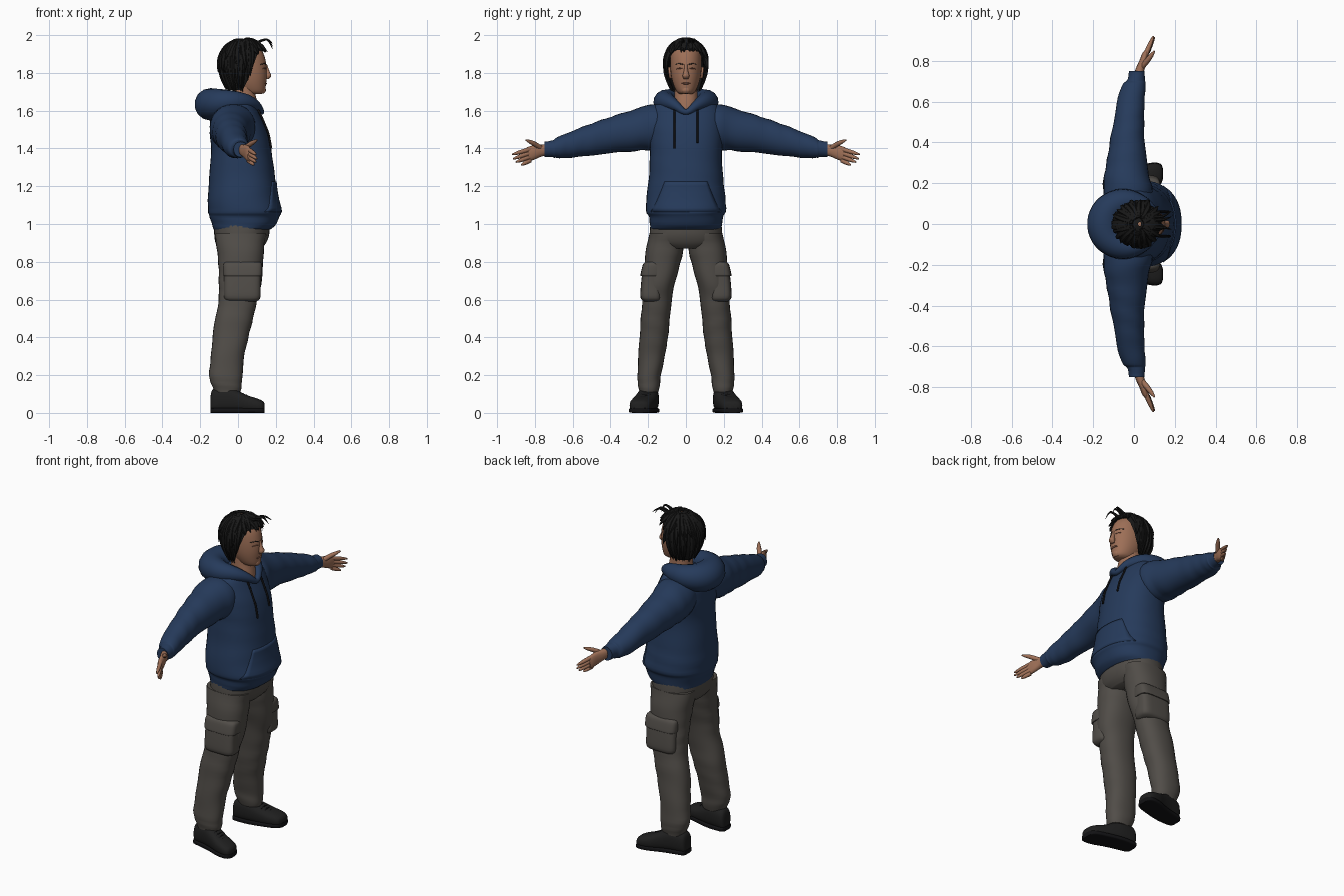
import bpy, bmesh, math, random
from mathutils import Vector

random.seed(4)
default = bpy.data.objects.get("Cube")
if default:
    bpy.data.objects.remove(default, do_unlink=True)


def material(name, *rgb):
    m = bpy.data.materials.new(name)
    m.use_nodes = True
    m.diffuse_color = (*rgb, 1)
    node = m.node_tree.nodes["Principled BSDF"]
    node.inputs["Base Color"].default_value = (*rgb, 1)
    node.inputs["Roughness"].default_value = 0.9
    return m


SKIN = material("warm skin", .34, .16, .095)
LIPS = material("brown lips", .2, .085, .055)
BLUE = material("navy cotton", .019, .043, .105)
PANTS = material("grey brown canvas", .082, .074, .065)
BLACK = material("black hair", .009, .009, .009)
SHOE = material("charcoal leather", .014, .014, .014)
CORD = material("black cord", .006, .006, .007)


def finish(name, mesh, mat):
    mesh.materials.clear()
    mesh.materials.append(mat)
    mesh.shade_smooth()
    mesh.set_sharp_from_angle(angle=math.radians(50))
    obj = bpy.data.objects.new(name, mesh)
    bpy.context.collection.objects.link(obj)
    return obj


def skin_rings(name, rings, mat, closed=True, caps=True):
    """Bridge rows of points into one surface."""
    bm = bmesh.new()
    rows = [[bm.verts.new(p) for p in ring] for ring in rings]
    count = len(rows[0])
    for a, b in zip(rows, rows[1:]):
        for i in range(count if closed else count - 1):
            j = (i + 1) % count
            bm.faces.new((a[i], a[j], b[j], b[i]))
    if caps:
        bm.faces.new(rows[0])
        bm.faces.new(rows[-1])
    bmesh.ops.recalc_face_normals(bm, faces=bm.faces)
    mesh = bpy.data.meshes.new(name)
    bm.to_mesh(mesh)
    bm.free()
    return finish(name, mesh, mat)


def smooth(keys, steps=4):
    """Catmull-Rom interpolation between section keys."""
    ks = [Vector(k) for k in keys]
    ks = [ks[0]] + ks + [ks[-1]]
    out = []
    for a, b, c, d in zip(ks, ks[1:], ks[2:], ks[3:]):
        for i in range(steps):
            t = i / steps
            out.append((b * 2 + (c - a) * t + (a * 2 - b * 5 + c * 4 - d) * t * t
                        + (b * 3 - a - c * 3 + d) * t ** 3) / 2)
    return out + [ks[-1]]


def loft(name, keys, mat, axis=2, p=2.3, ripple=0, side=1, n=28):
    """Keys are x, y, z and the two radii across the axis."""
    first, second = [k for k in range(3) if k != axis]
    rings = []
    for row, key in enumerate(smooth(keys)):
        ring = []
        for i in range(n):
            a = math.tau * i / n
            c, s = math.cos(a), math.sin(a)
            f = 1 + ripple * math.sin(row * 1.25 + 2 * math.sin(a + row * .3))
            pos = list(key[:3])
            pos[first] += math.copysign(abs(c) ** (2 / p), c) * key[3] * f
            pos[second] += math.copysign(abs(s) ** (2 / p), s) * key[4] * f
            pos[1] *= side
            ring.append(pos)
        rings.append(ring)
    return skin_rings(name, rings, mat)


def tubes(name, paths, mat, cyclic=False, side=1, res=2):
    """Round strands through x, y, z, radius points."""
    curve = bpy.data.curves.new(name, "CURVE")
    curve.dimensions = "3D"
    curve.bevel_depth = 1
    curve.bevel_resolution = res
    curve.use_fill_caps = True
    for path in paths:
        sp = curve.splines.new("NURBS")
        sp.points.add(len(path) - 1)
        for pt, (x, y, z, r) in zip(sp.points, path):
            pt.co = (x, y * side, z, 1)
            pt.radius = r
        sp.order_u = 3
        sp.resolution_u = 5
        sp.use_cyclic_u = cyclic
        sp.use_endpoint_u = not cyclic
    temp = bpy.data.objects.new(name + "_path", curve)
    bpy.context.collection.objects.link(temp)
    graph = bpy.context.evaluated_depsgraph_get()
    mesh = bpy.data.meshes.new_from_object(temp.evaluated_get(graph))
    bpy.data.objects.remove(temp, do_unlink=True)
    return finish(name, mesh, mat)


def front_x(keys, y, z, p=2.3):
    """Forward surface of an upright loft at a given y and z."""
    k = min(smooth(keys, 12), key=lambda q: abs(q[2] - z))
    return k[0] + k[3] * max(0, 1 - abs(y / k[4]) ** p) ** (1 / p)


# Hooded top: body, collar roll, front pouch
TORSO = [(.02, 0, .97, .148, .185), (.03, 0, .99, .165, .19), (.035, 0, 1.04, .186, .196),
         (.035, 0, 1.07, .193, .212), (.025, 0, 1.15, .184, .207), (.022, 0, 1.25, .174, .196),
         (.018, 0, 1.38, .16, .19), (.005, 0, 1.48, .154, .196), (-.01, 0, 1.56, .135, .195),
         (-.015, 0, 1.62, .113, .172), (-.01, 0, 1.655, .08, .12)]
loft("hoodie_body", TORSO, BLUE, n=40, ripple=.006)

half = [(.105, .05, 1.625, .024), (.04, .1, 1.65, .044), (-.05, .117, 1.648, .064),
        (-.125, .075, 1.638, .08)]
hood = [(.13, 0, 1.582, .012)] + half + [(-.152, 0, 1.632, .088)]
hood += [(x, -y, z, r) for x, y, z, r in reversed(half)]
tubes("hood", [hood], BLUE, cyclic=True, res=5)

rows = []
for i in range(9):
    t = i / 8
    z = 1.065 + .16 * t
    w = .188 - .075 * t ** .8
    rows.append([(front_x(TORSO, w * u / 8, z) + .005, w * u / 8, z) for u in range(-8, 9)])
pouch = skin_rings("front_pouch", rows, BLUE, closed=False, caps=False)
pouch.modifiers.new("thickness", "SOLIDIFY").thickness = .012

for name, y, end in (("left_cord", .06, 1.43), ("right_cord", -.06, 1.4)):
    path = []
    for i in range(7):
        z = 1.625 + (end - 1.625) * i / 6
        path.append((front_x(TORSO, y, z) + .006, y, z, .0055))
    tubes(name, [path], CORD)

# Trousers seat
loft("trouser_seat", [(.02, 0, 1.02, .145, .185), (.02, 0, .95, .146, .192),
                      (.015, 0, .9, .134, .186), (.012, 0, .87, .11, .14)], PANTS, n=36)

# Limbs, both sides
ARM = [(-.02, .04, 1.53, .1, .1), (-.03, .16, 1.515, .12, .12), (-.035, .24, 1.503, .11, .114),
       (-.035, .34, 1.483, .093, .103), (-.03, .45, 1.46, .08, .09),
       (-.02, .55, 1.435, .07, .078), (-.01, .64, 1.413, .064, .064),
       (.003, .69, 1.402, .054, .052), (.01, .705, 1.398, .043, .045),
       (.015, .75, 1.395, .038, .04)]
LEG = [(.015, .1, .95, .135, .092), (.012, .112, .87, .125, .1), (.015, .125, .78, .118, .092),
       (.01, .142, .68, .112, .082), (0, .152, .6, .102, .077), (-.02, .162, .5, .1, .077),
       (-.04, .17, .4, .095, .075), (-.055, .182, .3, .088, .07), (-.065, .194, .2, .088, .062),
       (-.06, .196, .15, .08, .058), (-.055, .196, .11, .068, .05)]
UPPER = [(-.145, .19, .05, .03, .04), (-.13, .19, .065, .045, .062), (-.06, .198, .072, .054, .069),
         (0, .212, .06, .058, .057), (.05, .228, .048, .061, .045), (.1, .24, .04, .058, .037),
         (.13, .245, .034, .046, .029), (.14, .247, .03, .025, .02)]
PALM = [(.02, .72, 1.395, .024, .03), (.03, .76, 1.39, .022, .031), (.045, .8, 1.38, .019, .038),
        (.055, .835, 1.37, .015, .039), (.06, .85, 1.366, .009, .034)]
TIPS = [(.095, .92, 1.368), (.1, .915, 1.345), (.095, .9, 1.328), (.085, .872, 1.313)]

for label, side in (("left", 1), ("right", -1)):
    loft(label + "_sleeve", ARM, BLUE, axis=1, p=2.1, ripple=.022, side=side)
    loft(label + "_palm", PALM, SKIN, axis=1, side=side, n=16)
    fingers = [[(.035, .765, 1.4, .014), (.065, .8, 1.424, .014), (.09, .832, 1.438, .01),
                (.1, .848, 1.445, .004)]]
    for i, tip in enumerate(TIPS):
        base = Vector((.055, .825, 1.396 - .02 * i))
        joints = [base.lerp(Vector(tip), t) for t in (0, .4, .8, 1)]
        fingers.append([(*j, r) for j, r in zip(joints, (.012, .012, .009, .004))])
    tubes(label + "_fingers", fingers, SKIN, side=side)

    loft(label + "_trouser_leg", LEG, PANTS, ripple=.015, side=side)
    loft(label + "_cargo_pocket", [(.022, .18, .59, .075, .04), (.022, .185, .61, .096, .055),
         (.022, .185, .68, .097, .053), (.024, .18, .77, .097, .048)], PANTS, p=4, side=side)
    loft(label + "_pocket_flap", [(.025, .183, .725, .1, .056), (.025, .182, .735, .103, .058),
         (.025, .178, .785, .102, .05), (.025, .172, .8, .09, .042)], PANTS, p=4, side=side)

    loft(label + "_shoe", UPPER, SHOE, axis=0, p=2.6, side=side)
    sole = [(x * 1.01, y, .013, r * 1.06, .013) for x, y, z, r, h in UPPER]
    loft(label + "_sole", sole, CORD, axis=0, p=5, side=side)
    laces = []
    for i in range(4):
        x, y, z = .008 + .018 * i, .214 + .005 * i, .116 - .0085 * i
        laces.append([(x, y + u, z - abs(u) * .35, .004) for u in (-.03, 0, .03)])
    tubes(label + "_laces", laces, CORD, side=side)

# Head and neck
HEAD = [(.085, 0, 1.687, .038, .028), (.075, 0, 1.7, .066, .048), (.06, 0, 1.74, .088, .067),
        (.045, 0, 1.79, .108, .079), (.035, 0, 1.85, .114, .083), (.025, 0, 1.91, .106, .079),
        (.02, 0, 1.955, .07, .055), (.02, 0, 1.965, .03, .02)]
loft("head", HEAD, SKIN, p=2.1, n=32)
loft("neck", [(.04, 0, 1.56, .075, .06), (.035, 0, 1.64, .068, .062), (.03, 0, 1.7, .06, .06),
              (.03, 0, 1.76, .06, .058)], SKIN)
loft("nose", [(.145, 0, 1.845, .009, .008), (.153, 0, 1.81, .013, .011),
              (.16, 0, 1.785, .016, .018), (.155, 0, 1.768, .008, .012)], SKIN, n=12)
loft("chin", [(.125, 0, 1.69, .012, .016), (.13, 0, 1.705, .017, .024),
              (.13, 0, 1.725, .015, .02)], SKIN, n=14)


def face_line(name, ys, zs, radii, mat, side=1):
    path = [(front_x(HEAD, y, z, 2.1), y, z, r) for y, z, r in zip(ys, zs, radii)]
    tubes(name, [path], mat, side=side)


face_line("mouth", (-.026, -.012, 0, .012, .026), (1.742, 1.745, 1.744, 1.745, 1.742),
          (.002, .005, .005, .005, .002), LIPS)
for label, side in (("left", 1), ("right", -1)):
    face_line(label + "_brow", (.015, .035, .058), (1.845, 1.852, 1.845),
              (.003, .004, .002), BLACK, side)
    face_line(label + "_eyelid", (.019, .034, .05), (1.822, 1.827, 1.821),
              (.002, .005, .002), LIPS, side)
    loft(label + "_ear", [(.02, .08, 1.77, .008, .006), (.022, .085, 1.785, .016, .01),
         (.02, .087, 1.81, .02, .013), (.018, .085, 1.83, .01, .008)], SKIN, side=side, n=12)


# Hair: scalp shell with loose locks
def scalp(a, t, grow=0, drop=0):
    front = min(1, max(0, (math.cos(a) + .1) / .9))
    low = 1.71 + .21 * front * front * (3 - 2 * front) - drop
    z = 1.978 - (1.978 - low) * t ** 1.6
    h = z - 1.86
    s = math.sqrt(max(0, 1 - (h / (.118 if h > 0 else .2)) ** 2))
    return (.03 + (.122 + grow) * s * math.cos(a), (.103 + grow) * s * math.sin(a), z)


shell = [[scalp(math.tau * i / 32, max(.02, t / 10)) for i in range(32)] for t in range(11)]
skin_rings("hair_shell", shell, BLACK, caps=False)

locks = []
for i in range(84):
    a = math.tau * i / 84 + random.uniform(-.05, .05)
    end = random.choice((.55, .75, 1, 1))
    twist = random.uniform(-.3, .3)
    flare = random.uniform(.004, .022)
    lock = []
    for t, r in zip((.15, .4, .65, .85, 1), (.012, .016, .015, .01, .001)):
        grow = .002 + flare * t ** 3
        lock.append((*scalp(a + twist * t, t * end, grow, random.uniform(0, .012)), r))
    locks.append(lock)
for y, tip in ((.02, 1.94), (-.015, 1.925), (.035, 1.955)):
    locks.append([(.09, y, 1.955, .01), (.135, y, 1.978, .007), (.165, y * 1.4, 1.975, .005),
                  (.183, y * 1.8, tip, .001)])
tubes("hair_locks", locks, BLACK, res=1)
